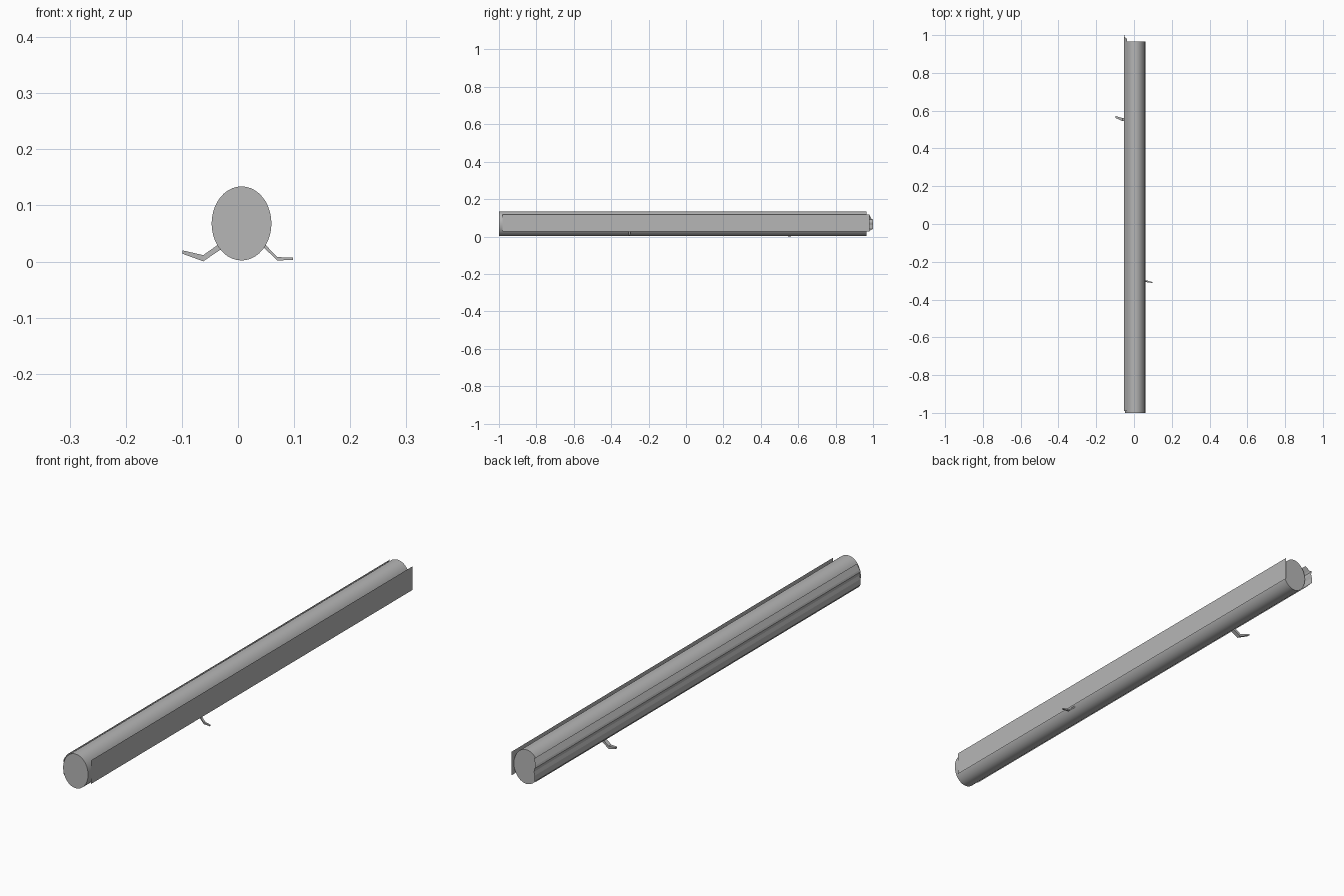
import bpy, bmesh, math
from mathutils import Vector

if "Cube" in bpy.data.objects:
    bpy.data.objects.remove(bpy.data.objects["Cube"])

gray = bpy.data.materials.new("plain gray")
gray.diffuse_color = (0.47, 0.47, 0.47, 1)
gray.use_nodes = True
gray.node_tree.nodes["Principled BSDF"].inputs["Base Color"].default_value = gray.diffuse_color


def add_object(name, bm):
    mesh = bpy.data.meshes.new(name)
    bm.to_mesh(mesh)
    bm.free()
    mesh.materials.append(gray)
    obj = bpy.data.objects.new(name, mesh)
    bpy.context.collection.objects.link(obj)
    return obj


def loft(name, rings, closed=True, capped=True):
    """Skin a list of rings of points, optionally closed and capped."""
    bm = bmesh.new()
    loops = [[bm.verts.new(p) for p in ring] for ring in rings]
    n = len(loops[0])
    for a, b in zip(loops, loops[1:]):
        for i in range(n if closed else n - 1):
            j = (i + 1) % n
            bm.faces.new((a[i], a[j], b[j], b[i]))
    if capped:
        bm.faces.new(loops[0])
        bm.faces.new(loops[-1])
    if closed:
        bmesh.ops.recalc_face_normals(bm, faces=bm.faces)
    return add_object(name, bm)


def ellipse(y, n=40):
    return [(0.0063 + 0.0533 * math.cos(2 * math.pi * i / n), y,
             0.068 + 0.066 * math.sin(2 * math.pi * i / n)) for i in range(n)]


# Long oval body
body = loft("body", [ellipse(-1.0), ellipse(0.965)])
bpy.context.view_layer.objects.active = body
body.select_set(True)
bpy.ops.object.shade_smooth_by_angle(angle=math.radians(35))

# Flat sheet along the right side
loft("right_panel", [[(0.06, y, 0.026), (0.06, y, 0.117)] for y in (0.98, -0.982)],
     closed=False, capped=False)

# Ribbed sheet along the left side: (x, z, far end)
profile = [(-0.037, 0.117, 0.98), (-0.05, 0.097, 0.99), (-0.053, 0.09, 1.0),
           (-0.049, 0.076, 1.0), (-0.053, 0.062, 1.0), (-0.053, 0.04, 1.0),
           (-0.046, 0.03, 0.98)]
loft("left_panel", [[(x, -0.99, z) for x, z, _ in profile],
                    [(x, end, z) for x, z, end in profile]],
     closed=False, capped=False)


# Bent, tapering feet: each joint is (x, y, z, width, thickness)
def foot(name, joints):
    rings = []
    for x, y, z, w, t in joints:
        rings.append([(x, y - w / 2, z - t / 2), (x, y + w / 2, z - t / 2),
                      (x, y + w / 2, z + t / 2), (x, y - w / 2, z + t / 2)])
    loft(name, rings)


foot("left_foot", [(-0.030, 0.550, 0.028, 0.016, 0.012),
                   (-0.062, 0.553, 0.006, 0.016, 0.011),
                   (-0.099, 0.567, 0.017, 0.010, 0.006)])
foot("right_foot", [(0.044, -0.302, 0.031, 0.010, 0.008),
                    (0.070, -0.304, 0.005, 0.009, 0.006),
                    (0.098, -0.310, 0.005, 0.005, 0.004)])
